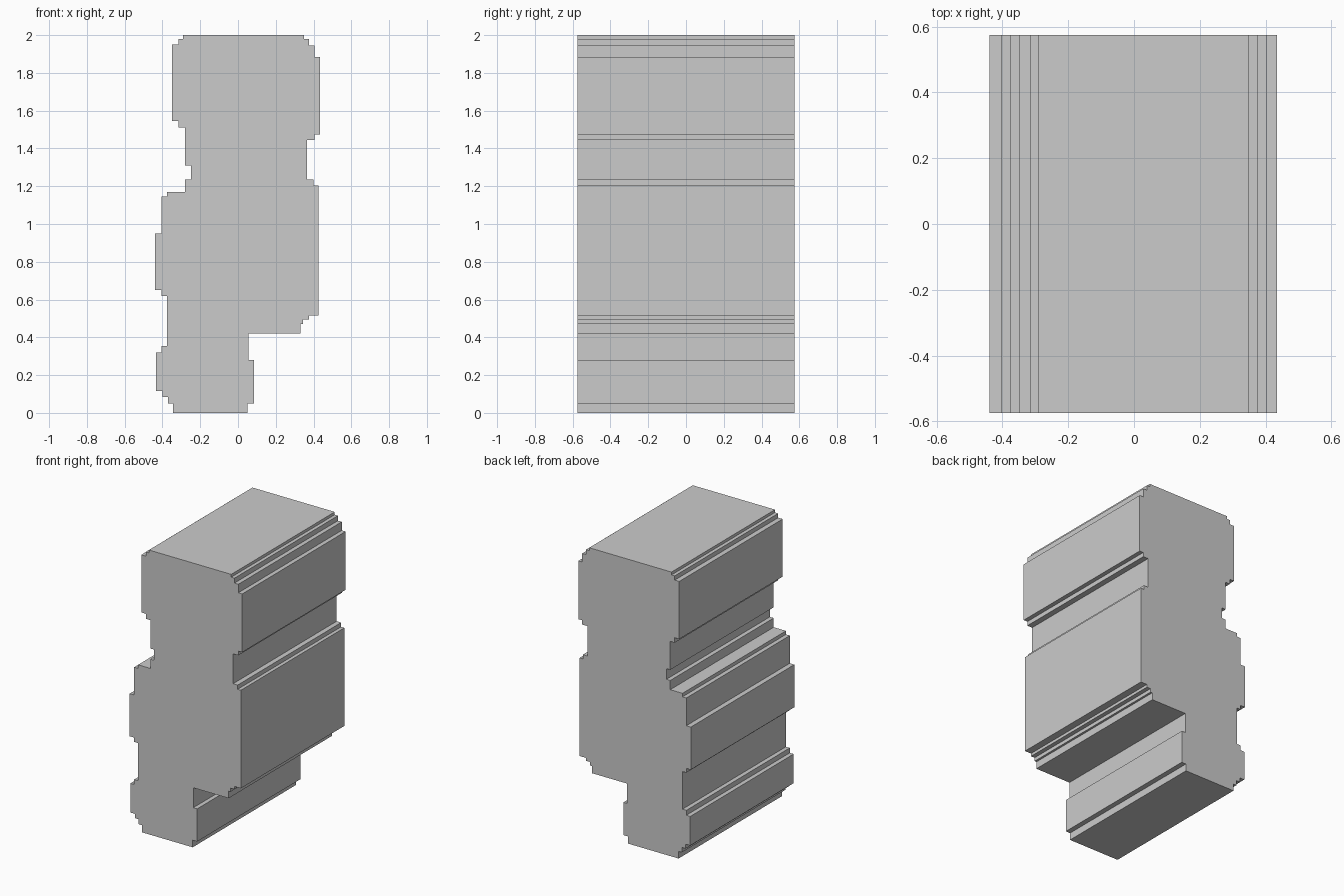
import bpy, bmesh

if "Cube" in bpy.data.objects:
    bpy.data.objects.remove(bpy.data.objects["Cube"])

HALF_DEPTH = 0.575
TOP = 2.0

# Stepped edges: (height where the step starts, x of the face above it)
LEFT = [(0, -.345), (.05, -.37), (.085, -.40), (.115, -.435), (.32, -.405),
        (.355, -.375), (.62, -.405), (.65, -.44), (.95, -.405), (1.145, -.375),
        (1.17, -.28), (1.235, -.25), (1.31, -.28), (1.51, -.315),
        (1.545, -.35), (1.95, -.315), (1.98, -.29)]
RIGHT = [(0, .05), (.05, .085), (.28, .055), (.42, .33), (.47, .345),
         (.495, .375), (.515, .425), (1.205, .40), (1.235, .365),
         (1.445, .405), (1.475, .435), (1.885, .405), (1.945, .375), (1.98, .35)]


def staircase(steps):
    """Outline points going up one stepped edge."""
    ends = [z for z, _ in steps[1:]] + [TOP]
    return [p for (z, x), end in zip(steps, ends) for p in ((x, z), (x, end))]


def extrude_profile(name, outline):
    """Closed x-z outline extruded through the full depth."""
    bm = bmesh.new()
    face = bm.faces.new([bm.verts.new((x, -HALF_DEPTH, z)) for x, z in outline])
    result = bmesh.ops.extrude_face_region(bm, geom=[face], use_keep_orig=True)
    moved = [v for v in result["geom"] if isinstance(v, bmesh.types.BMVert)]
    bmesh.ops.translate(bm, verts=moved, vec=(0, 2 * HALF_DEPTH, 0))
    bmesh.ops.recalc_face_normals(bm, faces=bm.faces)
    mesh = bpy.data.meshes.new(name)
    bm.to_mesh(mesh)
    bm.free()
    obj = bpy.data.objects.new(name, mesh)
    bpy.context.collection.objects.link(obj)
    return obj


# Single solid block with stepped silhouette on both sides
extrude_profile("stepped_block", staircase(RIGHT) + staircase(LEFT)[::-1])
